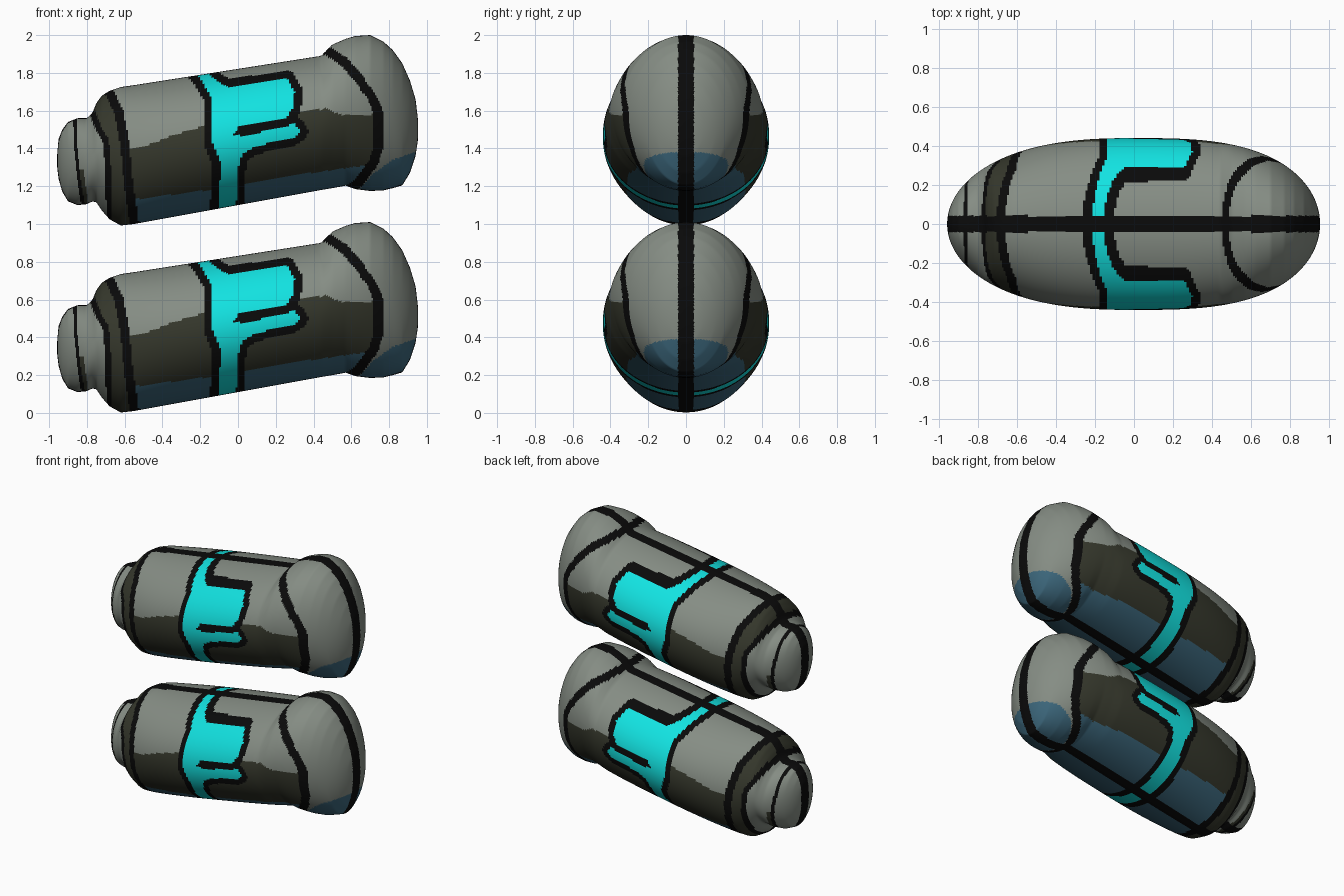
import bpy, bmesh, math
from mathutils import Vector
from mathutils.geometry import intersect_point_line

default_cube = bpy.data.objects.get("Cube")
if default_cube:
    bpy.data.objects.remove(default_cube, do_unlink=True)

STATIONS, STEPS = 240, 100
LEFT_END, RIGHT_END = -0.957, 0.953
HALF_WIDTH = 0.44
STACK_HEIGHT = 0.99

# Side silhouette: x, top, bottom
silhouette = [
    (-.957, .38, .31), (-.95, .46, .25), (-.93, .51, .18), (-.9, .55, .13),
    (-.85, .57, .11), (-.8, .57, .115), (-.77, .6, .13), (-.75, .65, .125),
    (-.72, .69, .08), (-.68, .715, .035), (-.62, .735, .002), (-.55, .745, .01),
    (.44, .9, .19), (.47, .93, .195), (.5, .96, .2), (.57, .99, .213),
    (.62, 1.005, .195), (.7, 1.01, .185), (.77, .975, .188), (.82, .93, .2),
    (.87, .86, .215), (.91, .77, .28), (.94, .67, .37), (.953, .56, .46)]
top_line = [(x, top) for x, top, bottom in silhouette]
bottom_line = [(x, bottom) for x, top, bottom in silhouette]

# Dark bands around the body: z, x
tip_band = [(.05, -.81), (.23, -.84), (.42, -.86), (.6, -.865)]
neck_band = [(.05, -.68), (.35, -.69), (.45, -.7), (.52, -.74), (.65, -.79)]
collar_band = [(-.02, -.545), (.23, -.58), (.44, -.6), (.6, -.63), (.75, -.7)]
lip_band = [(.17, .56), (.23, .64), (.34, .72), (.42, .745), (.6, .745),
            (.68, .71), (.79, .63), (.87, .56), (.94, .45)]
bands = [(tip_band, .009), (neck_band, .016), (collar_band, .024), (lip_band, .025)]

# Paint borders: x, z
shade_border = [(-.6, .4), (-.47, .43), (-.36, .475), (-.18, .53), (.32, .6),
                (.46, .62), (.56, .585), (.75, .59)]
belly_border = [(-.55, .14), (-.12, .195), (.27, .265), (.75, .33)]
cap_border = [(.62, .17), (.72, .28), (.82, .35), (.93, .39)]

# Bright panel outline: x, z
panel = [(-.28, .86), (-.22, .84), (-.15, .8), (-.1, .76), (-.05, .735), (.26, .78),
         (.3, .71), (.29, .62), (.25, .57), (.01, .53), (-.03, .48), (.03, .475),
         (.3, .54), (.33, .5), (.3, .47), (.09, .42), (.02, .38), (0, .3),
         (-.02, -.1), (-.12, -.1), (-.09, .325), (-.14, .45), (-.135, .67),
         (-.2, .78)]


def interpolate(line, value):
    """Piecewise linear reading of a line, clamped at its ends."""
    if value <= line[0][0]:
        return line[0][1]
    for (a, start), (b, end) in zip(line, line[1:]):
        if value <= b:
            return start + (end - start) * (value - a) / (b - a)
    return line[-1][1]


def distance(point, chain):
    """Shortest distance from a point to a chain of segments."""
    best = math.inf
    for a, b in zip(chain, chain[1:]):
        near, factor = intersect_point_line(point, a, b)
        if factor < 0:
            near = a
        elif factor > 1:
            near = b
        best = min(best, (Vector(near).to_2d() - point).length)
    return best


def inside(point, polygon):
    """Even-odd test for a point in a polygon."""
    result = False
    for a, b in zip(polygon, polygon[1:] + polygon[:1]):
        if (a.y > point.y) != (b.y > point.y):
            if point.x < a.x + (b.x - a.x) * (point.y - a.y) / (b.y - a.y):
                result = not result
    return result


def make_material(name, colour):
    material = bpy.data.materials.new(name)
    material.use_nodes = True
    material.diffuse_color = (*colour, 1)
    shader = next(n for n in material.node_tree.nodes if n.type == "BSDF_PRINCIPLED")
    shader.inputs["Base Color"].default_value = (*colour, 1)
    shader.inputs["Roughness"].default_value = .7
    return material


GREY, OLIVE, BLUE, CYAN, BLACK = range(5)
materials = [
    make_material("warm grey", (.235, .265, .23)),
    make_material("dark olive", (.036, .039, .025)),
    make_material("slate blue", (.045, .135, .2)),
    make_material("bright cyan", (.006, .76, .75)),
    make_material("black", (.003, .003, .003))]

panel_outline = [Vector(p) for p in panel]
panel_loop = panel_outline + panel_outline[:1]
band_chains = [([Vector((x, z)) for z, x in band], size) for band, size in bands]


def paint(centre):
    """Choose the colour of a face from its position."""
    x, y, z = centre
    point = Vector((x, z))
    if abs(y) < .042:
        return BLACK
    if any(distance(point, chain) < size for chain, size in band_chains):
        return BLACK
    if -.35 < x < .4:
        if inside(point, panel_outline):
            return CYAN
        if distance(point, panel_loop) < .042:
            return BLACK
    if x > interpolate(lip_band, z):
        return BLUE if z < interpolate(cap_border, x) else GREY
    if x < interpolate(neck_band, z):
        sliver = 0 < x - interpolate(tip_band, z) < .03 and z < .3
        return OLIVE if sliver else GREY
    if x < interpolate(collar_band, z):
        return OLIVE
    if z < interpolate(belly_border, x):
        return BLUE
    return OLIVE if z < interpolate(shade_border, x) else GREY


def half_width(x):
    """Plan outline, blunter at the wide end."""
    ratio, power = (x / RIGHT_END, 3) if x > 0 else (x / LEFT_END, 2.5)
    return HALF_WIDTH * math.sqrt(max(0, 1 - ratio ** power))


# Front half of the body, lofted through elliptical sections
bm = bmesh.new()
rows = []
for i in range(STATIONS + 1):
    spread = math.sin(math.pi * (i / STATIONS - .5))
    x = (LEFT_END + RIGHT_END + (RIGHT_END - LEFT_END) * spread) / 2
    top, bottom = interpolate(top_line, x), interpolate(bottom_line, x)
    row = []
    for j in range(STEPS + 1):
        angle = math.pi * j / STEPS
        y = -half_width(x) * math.sin(angle)
        z = (top + bottom + (top - bottom) * math.cos(angle)) / 2
        row.append(bm.verts.new((x, 0 if j in (0, STEPS) else y, z)))
    rows.append(row)
for row, following in zip(rows, rows[1:]):
    for j in range(STEPS):
        face = bm.faces.new((row[j], row[j + 1], following[j + 1], following[j]))
        face.smooth = True
        face.material_index = paint(face.calc_center_median())
body_mesh = bpy.data.meshes.new("capsule_body")
bm.to_mesh(body_mesh)
bm.free()
for material in materials:
    body_mesh.materials.append(material)

# Two stacked capsules, mirrored front to back
for name, height in (("lower_capsule", 0), ("upper_capsule", STACK_HEIGHT)):
    capsule = bpy.data.objects.new(name, body_mesh)
    capsule.location.z = height
    bpy.context.collection.objects.link(capsule)
    mirror = capsule.modifiers.new("back_half", "MIRROR")
    mirror.use_axis = (False, True, False)
    mirror.use_clip = True
    mirror.merge_threshold = .0005
